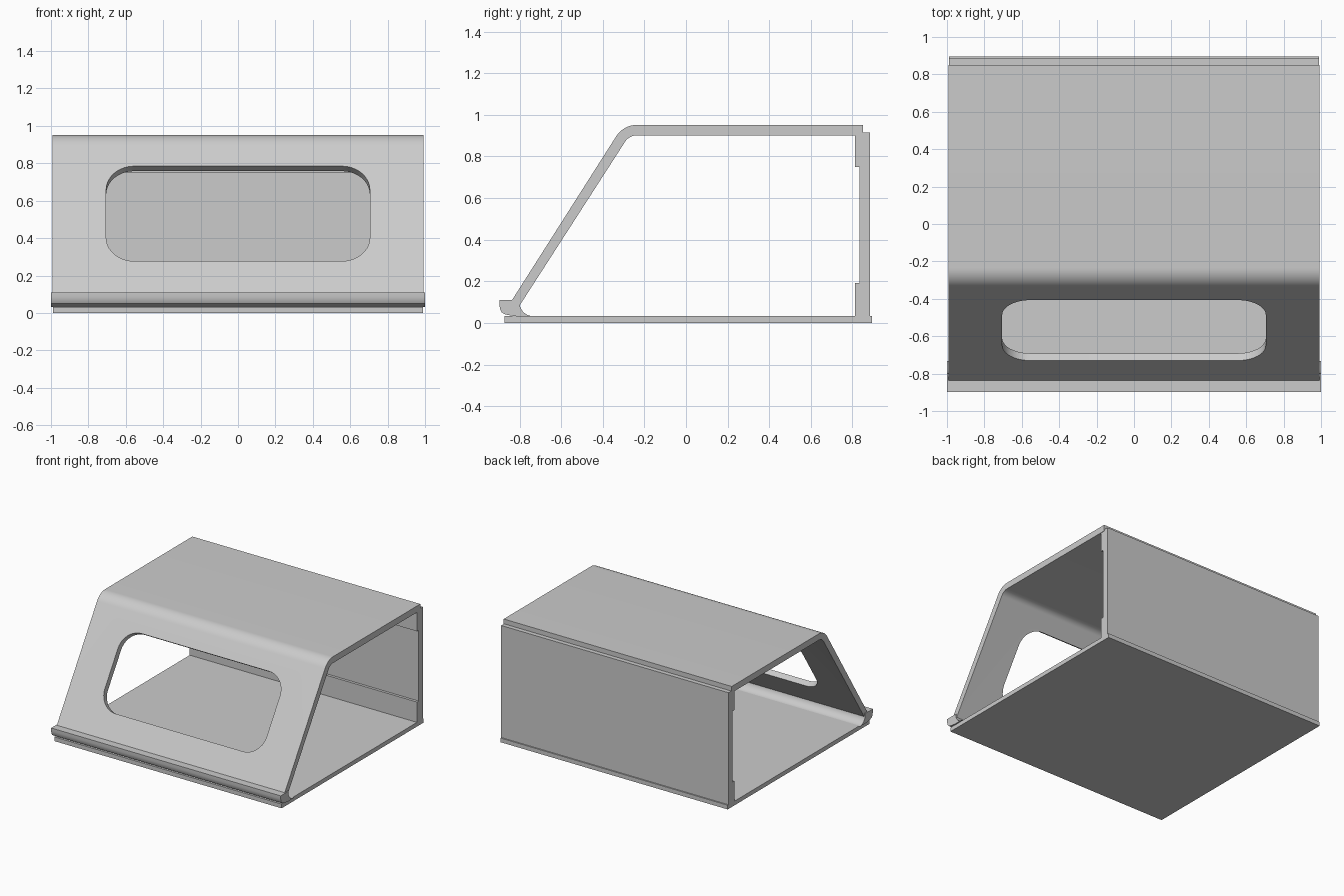
import bpy, bmesh, math
from mathutils import Vector

if "Cube" in bpy.data.objects:
    bpy.data.objects.remove(bpy.data.objects["Cube"])

SLANT = math.atan2(0.782, 0.5)                       # angle of the front pane
UP = Vector((0, math.cos(SLANT), math.sin(SLANT)))   # direction up the pane
OUT = Vector((0, -math.sin(SLANT), math.cos(SLANT))) # outward pane normal
FOOT = Vector((0, -0.84, 0.108))                     # outer bottom edge of the pane


def prism(name, points, offset):
    """Extrude a closed loop of points along offset."""
    bm = bmesh.new()
    face = bm.faces.new([bm.verts.new(p) for p in points])
    top = bmesh.ops.extrude_face_region(bm, geom=[face])
    bmesh.ops.translate(bm, vec=offset,
                        verts=[v for v in top["geom"] if isinstance(v, bmesh.types.BMVert)])
    bmesh.ops.recalc_face_normals(bm, faces=bm.faces)
    mesh = bpy.data.meshes.new(name)
    bm.to_mesh(mesh)
    bm.free()
    ob = bpy.data.objects.new(name, mesh)
    bpy.context.collection.objects.link(ob)
    return ob


def side_profile(name, yz, half):
    """Extrude a side profile across the full width."""
    return prism(name, [Vector((-half, y, z)) for y, z in yz], Vector((2 * half, 0, 0)))


def arc(cx, cy, r, a0, a1, n=10):
    return [(cx + r * math.cos(a0 + (a1 - a0) * i / n),
             cy + r * math.sin(a0 + (a1 - a0) * i / n)) for i in range(n + 1)]


def smooth(ob):
    bpy.ops.object.select_all(action='DESELECT')
    ob.select_set(True)
    bpy.context.view_layer.objects.active = ob
    bpy.ops.object.shade_smooth_by_angle(angle=math.radians(30))


# floor sheet
side_profile("floor", [(-0.872, 0), (0.895, 0), (0.895, 0.033), (-0.872, 0.033)], 0.99)

# back wall with thicker rails at top and bottom
side_profile("back_wall", [(0.885, 0.033), (0.885, 0.915), (0.813, 0.915), (0.813, 0.75),
                           (0.834, 0.75), (0.834, 0.193), (0.813, 0.193), (0.813, 0.033)], 0.99)

# bent sheet: roof, rounded bend, slanted front
T, R, TOP = 0.05, 0.12, 0.952
bend_y = FOOT.y + (TOP - FOOT.z) / math.tan(SLANT) + R * math.tan(SLANT / 2)
a0, a1 = math.pi / 2, math.pi / 2 + SLANT
inner_foot = FOOT - OUT * (T - 0.003)
sheet = ([(0.85, TOP)] + arc(bend_y, TOP - R, R, a0, a1) + [(FOOT.y, FOOT.z - 0.004)]
         + [(inner_foot.y, inner_foot.z)] + arc(bend_y, TOP - R, R - T, a1, a0)
         + [(0.85, TOP - T)])
shell = side_profile("roof_and_front", sheet, 0.993)

# window: rounded rectangle cut square through the slanted front
W, R2 = 0.705, 0.15
s0, s1 = 0.17 / UP.z, 0.677 / UP.z
q = math.pi / 2
outline = []
for i, (x, s) in enumerate([(W - R2, s1 - R2), (R2 - W, s1 - R2),
                            (R2 - W, s0 + R2), (W - R2, s0 + R2)]):
    outline += arc(x, s, R2, i * q, (i + 1) * q)
cutter = prism("window_cutter",
               [FOOT + UP * s + OUT * 0.08 + Vector((x, 0, 0)) for x, s in outline], OUT * -0.2)
cutter.hide_render = True
mod = shell.modifiers.new("window", 'BOOLEAN')
mod.object, mod.operation, mod.solver = cutter, 'DIFFERENCE', 'EXACT'
bpy.context.view_layer.objects.active = shell
bpy.ops.object.modifier_apply(modifier=mod.name)
bpy.data.objects.remove(cutter)
smooth(shell)

# front lip: rounded nose outside, concave fillet down to the floor inside
nose = [(-0.897, 0.11), (-0.897, 0.085), (-0.893, 0.065), (-0.885, 0.05),
        (-0.868, 0.041), (-0.845, 0.036), (-0.81, 0.031)]
fillet = arc(-0.733, 0.1, 0.068, 1.5 * math.pi, math.pi)
smooth(side_profile("front_lip", nose + fillet + [(-0.798, 0.11)], 1.0))
